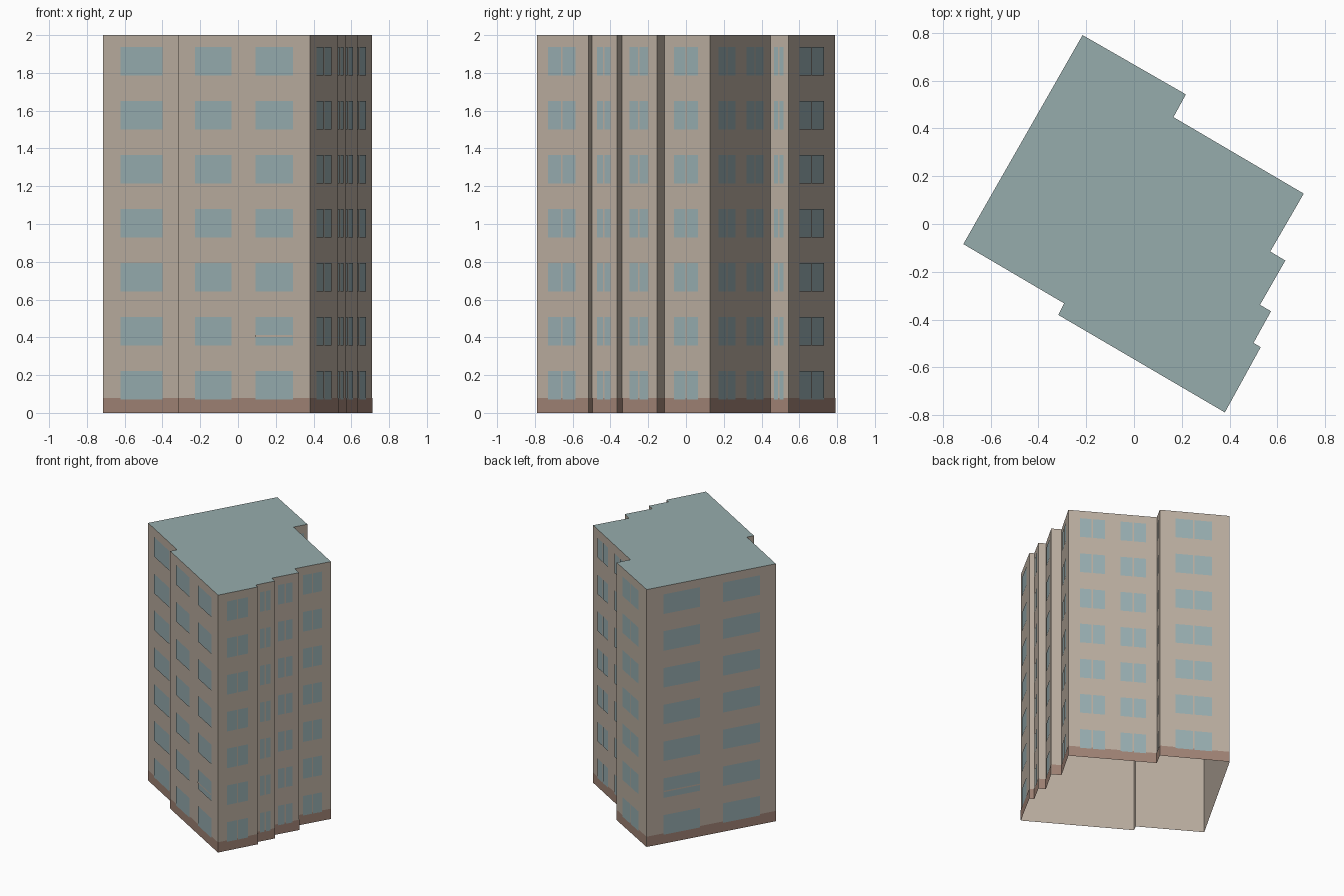
import bpy, bmesh
from mathutils import Vector

cube = bpy.data.objects.get("Cube")
if cube:
    bpy.data.objects.remove(cube)

HEIGHT, PLINTH = 2.0, 0.08
STOREYS, STOREY_STEP = 7, 0.286
SILL, WINDOW_HEIGHT = 0.07, 0.152

# Stepped floor plan, counter-clockwise
plan = [Vector(p) for p in [
    (-0.714, -0.084), (-0.292, -0.332), (-0.317, -0.38), (0.38, -0.788),
    (0.53, -0.515), (0.5, -0.497), (0.573, -0.365), (0.527, -0.338),
    (0.633, -0.153), (0.57, -0.115), (0.71, 0.127), (0.165, 0.447),
    (0.217, 0.542), (-0.215, 0.79)]]

# Window layout per facade: start and end along the wall, as fractions
ONE, TWO = [(0.22, 0.75)], [(0.13, 0.41), (0.59, 0.875)]
plain_windows = {0: ONE, 2: TWO, 13: TWO}
paired_windows = {3: ONE, 5: ONE, 7: ONE, 9: ONE, 10: TWO, 11: ONE, 12: ONE}


def material(name, color):
    m = bpy.data.materials.new(name)
    m.use_nodes = True
    m.diffuse_color = (*color, 1)
    bsdf = m.node_tree.nodes["Principled BSDF"]
    bsdf.inputs["Base Color"].default_value = (*color, 1)
    bsdf.inputs["Roughness"].default_value = 0.9
    return m


def finish(name, bm, mat):
    mesh = bpy.data.meshes.new(name)
    bm.to_mesh(mesh)
    bm.free()
    mesh.materials.append(mat)
    obj = bpy.data.objects.new(name, mesh)
    bpy.context.collection.objects.link(obj)
    return obj


def panel(bm, edge, t0, t1, z0, z1, offset):
    """Flat plate on one wall, held just off its surface."""
    a, b = plan[edge], plan[(edge + 1) % len(plan)]
    d = (b - a).normalized()
    out = Vector((d.y, -d.x)) * offset
    p, q = a.lerp(b, t0) + out, a.lerp(b, t1) + out
    bm.faces.new([bm.verts.new((v.x, v.y, z))
                  for v, z in ((p, z0), (q, z0), (q, z1), (p, z1))])


wall_mat = material("beige wall", (0.497, 0.423, 0.352))
plinth_mat = material("brown plinth", (0.352, 0.227, 0.178))
glass_mat = material("blue grey glass", (0.314, 0.423, 0.44))
roof_mat = material("grey green roof", (0.305, 0.413, 0.413))

# Outer walls, open underneath
bm = bmesh.new()
for i in range(len(plan)):
    panel(bm, i, 0, 1, 0, HEIGHT, 0)
bmesh.ops.remove_doubles(bm, verts=bm.verts, dist=0.0001)
finish("walls", bm, wall_mat)

# Flat roof
bm = bmesh.new()
bm.faces.new([bm.verts.new((p.x, p.y, HEIGHT)) for p in plan])
finish("roof", bm, roof_mat)

# Plinth band
bm = bmesh.new()
for i in range(len(plan)):
    panel(bm, i, 0, 1, 0, PLINTH, 0.002)
finish("plinth", bm, plinth_mat)

# Windows on every storey; paired ones have a narrow gap in the middle
bm = bmesh.new()
for storey in range(STOREYS):
    z0 = SILL + storey * STOREY_STEP
    z1 = z0 + WINDOW_HEIGHT
    for edge, spans in plain_windows.items():
        for t0, t1 in spans:
            panel(bm, edge, t0, t1, z0, z1, 0.004)
    for edge, spans in paired_windows.items():
        length = (plan[(edge + 1) % len(plan)] - plan[edge]).length
        gap = 0.005 / length
        for t0, t1 in spans:
            mid = (t0 + t1) / 2
            panel(bm, edge, t0, mid - gap, z0, z1, 0.004)
            panel(bm, edge, mid + gap, t1, z0, z1, 0.004)
finish("windows", bm, glass_mat)

# Thin rails across two second-storey windows
bm = bmesh.new()
for edge, (t0, t1) in ((2, TWO[1]), (13, TWO[0])):
    z = SILL + STOREY_STEP + 0.046
    panel(bm, edge, t0, t1, z, z + 0.01, 0.007)
finish("window_rails", bm, wall_mat)
